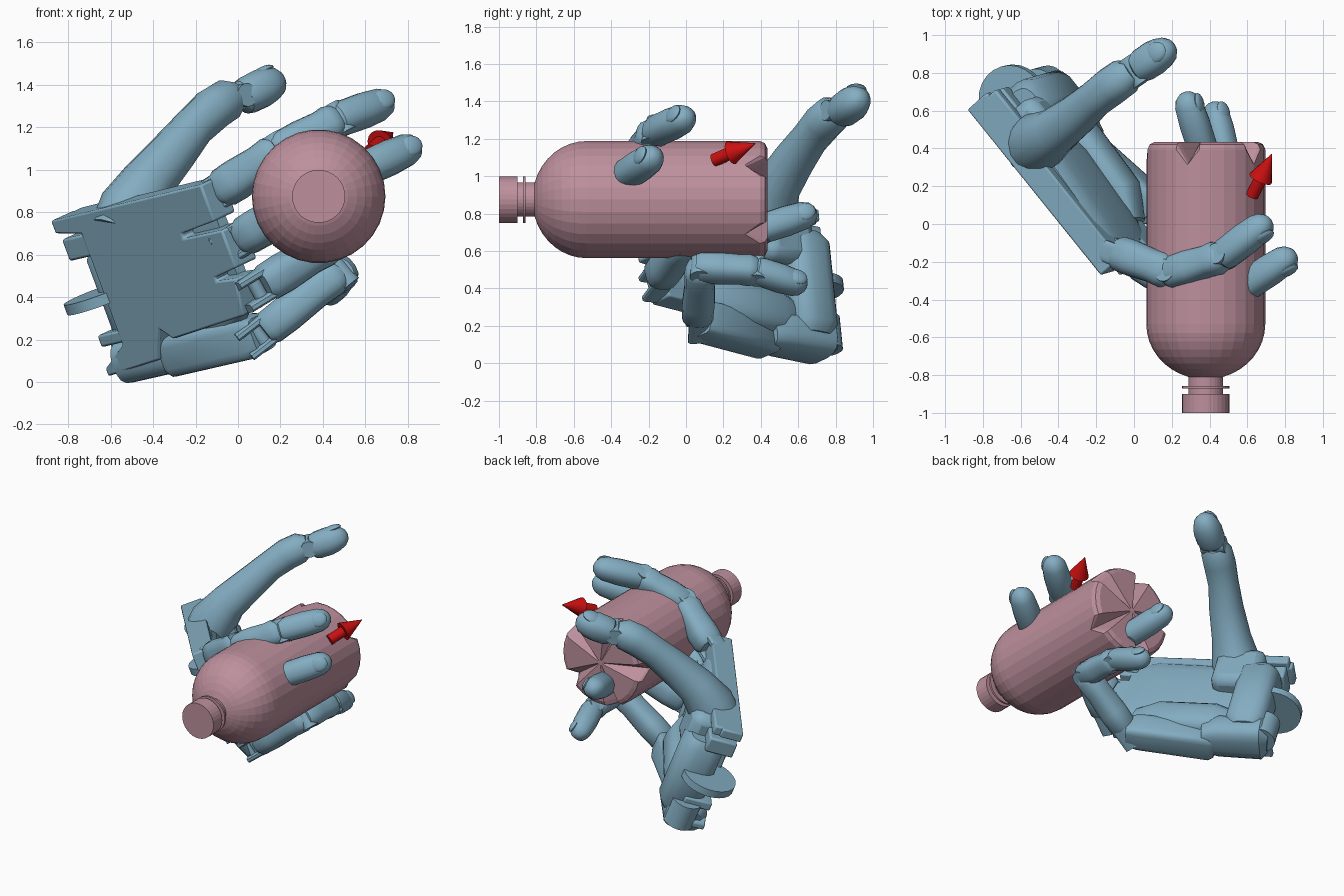
import bpy, bmesh
from math import sin, cos, pi, copysign, radians
from mathutils import Vector, Matrix

if "Cube" in bpy.data.objects:
    bpy.data.objects.remove(bpy.data.objects["Cube"])


def material(name, rgb):
    m = bpy.data.materials.new(name)
    m.diffuse_color = (*rgb, 1)
    m.use_nodes = True
    m.node_tree.nodes["Principled BSDF"].inputs["Base Color"].default_value = m.diffuse_color
    return m


BLUE = material("hand_blue", (0.23, 0.42, 0.54))
PINK = material("bottle_pink", (0.51, 0.28, 0.34))
RED = material("arrow_red", (0.6, 0.005, 0.005))

# Hand frame: U runs wrist to fingers, V little finger to index, N out of the palm
U = Vector((0.62, -0.77, 0.15)).normalized()
V = Vector((-0.345, -0.096, 0.934)).normalized()
N = V.cross(U).normalized()


def H(a, b, c):
    return U * a + V * b + N * c


def finish(bm, name, mat, smooth=35):
    bmesh.ops.recalc_face_normals(bm, faces=bm.faces)
    me = bpy.data.meshes.new(name)
    bm.to_mesh(me)
    bm.free()
    ob = bpy.data.objects.new(name, me)
    bpy.context.collection.objects.link(ob)
    me.materials.append(mat)
    if smooth:
        bpy.ops.object.select_all(action='DESELECT')
        ob.select_set(True)
        bpy.context.view_layer.objects.active = ob
        bpy.ops.object.shade_smooth_by_angle(angle=radians(smooth))
    return ob


def skin(bm, rings):
    for r0, r1 in zip(rings, rings[1:]):
        n = len(r0)
        for i in range(n):
            bm.faces.new((r0[i], r0[(i + 1) % n], r1[(i + 1) % n], r1[i]))
    bm.faces.new(rings[0])
    bm.faces.new(rings[-1])


def loft(name, pts, radii, up, power=2.0, n=16, mat=BLUE, smooth=35):
    """Sweep a (super)elliptic section along points; radii are (width, height)."""
    bm, rings = bmesh.new(), []
    for i, p in enumerate(pts):
        t = (pts[min(i + 1, len(pts) - 1)] - pts[max(i - 1, 0)]).normalized()
        side = t.cross(up).normalized()
        top = side.cross(t)
        w, h = radii[i]
        ring = []
        for k in range(n):
            c, s = cos(2 * pi * (k + .5) / n), sin(2 * pi * (k + .5) / n)
            x = copysign(abs(c) ** (2 / power), c) * w
            y = copysign(abs(s) ** (2 / power), s) * h
            ring.append(bm.verts.new(p + side * x + top * y))
        rings.append(ring)
    skin(bm, rings)
    return finish(bm, name, mat, smooth)


def pin(name, p, axis, r, half):
    up = N if abs(axis.dot(N)) < .8 else U
    return loft(name, [p - axis * half, p + axis * half], [(r, r)] * 2, up, n=24)


def prism(name, outline, c0, c1, bevel=.015):
    """Outline in hand coordinates extruded along the palm normal."""
    bm = bmesh.new()
    skin(bm, [[bm.verts.new(H(a, b, c)) for a, b in outline] for c in (c0, c1)])
    ob = finish(bm, name, BLUE)
    m = ob.modifiers.new("soft_edges", 'BEVEL')
    m.width, m.segments, m.limit_method = bevel, 2, 'ANGLE'
    return ob


def box(name, a0, a1, b0, b1, c0, c1, bevel=.02):
    return prism(name, [(a0, b0), (a1, b0), (a1, b1), (a0, b1)], c0, c1, bevel)


def nail(name, p, q, r, dorsal):
    t = (q - p).normalized()
    d = (dorsal - t * dorsal.dot(t)).normalized()
    rot = Matrix((t, d.cross(t), d)).transposed().to_4x4()
    bm = bmesh.new()
    bmesh.ops.create_uvsphere(bm, u_segments=16, v_segments=8, radius=1)
    scale = Matrix.Diagonal((r * .72, r * .62, r * .26, 1))
    at = Matrix.Translation(q - t * r * .45 + d * r * .76)
    bmesh.ops.transform(bm, matrix=at @ rot @ scale, verts=bm.verts)
    finish(bm, name, BLUE)


def fingertip(name, p, q, r, dorsal):
    t, L = (q - p).normalized(), (q - p).length
    prof = [(-.35 * r, .6), (-.1 * r, .9), (.3 * r, 1), (L * .55, 1.02), (L - .4 * r, .93),
            (L + .1 * r, .74), (L + .4 * r, .42), (L + .5 * r, .15)]
    loft(name, [p + t * s for s, _ in prof], [(r * k, r * k) for _, k in prof], dorsal, 2.3)
    nail(name + "_nail", p, q, r, dorsal)


def finger(name, joints, r):
    P = [Vector(j) for j in joints]
    axis = ((P[1] - P[0]).cross(P[2] - P[1]) + (P[2] - P[1]).cross(P[3] - P[2])).normalized()
    for i in range(2):
        p, q, k = P[i], P[i + 1], r * (1 - .07 * i)
        t, L = (q - p).normalized(), (q - p).length
        start = .35 * k if i == 0 else -.35 * k
        prof = [(start, .75), (start + .35 * k, .97), (L * .35, 1.0), (L * .7, .92),
                (L - .5 * k, .98), (L - .1 * k, .86), (L + .15 * k, .6)]
        loft(f"{name}_segment_{i + 1}", [p + t * s for s, _ in prof],
             [(k * f, k * f) for _, f in prof], t.cross(axis), 2.6)
        pin(f"{name}_hinge_{i + 1}", q, axis, k * .62, k * .85)
    fingertip(name + "_tip", P[2], P[3], r * .85, (P[3] - P[2]).cross(axis))
    # Open knuckle: two thin side links around a pin
    t = (P[1] - P[0]).normalized()
    side = (V - t * V.dot(t)).normalized()
    for s in (-1, 1):
        o = side * s * r * .65
        loft(f"{name}_link_{s}", [P[0] - t * .09 + o, P[0] + t * r + o],
             [(r * .6, r * .22)] * 2, side, 4)
    pin(name + "_knuckle_pin", P[0], side, r * .35, r * .85)


# Fingers
finger("index_finger", [(-.12, -.14, .88), (.2, -.26, 1.09), (.47, -.17, 1.235), (.69, .0, 1.315)], .097)
finger("middle_finger", [(-.01, -.18, .66), (.32, -.38, .86), (.59, -.33, 1.0), (.82, -.175, 1.105)], .097)
finger("ring_finger", [(.09, -.16, .44), (.44, .0, .655), (.37, .38, .71), (.28, .66, .80)], .093)
finger("little_finger", [(.1, .06, .22), (.48, .08, .515), (.48, .38, .495), (.425, .61, .42)], .088)

# Thumb
T = [Vector(p) for p in ((-.55, .41, .7), (-.5, .44, .82), (-.42, .49, .95), (-.3, .58, 1.09),
                         (-.21, .66, 1.2), (-.12, .73, 1.285), (-.05, .78, 1.33), (-.01, .81, 1.345))]
TR = [.15, .155, .125, .11, .098, .103, .1, .07]
back = Vector((-.5, .0, .85))
loft("thumb_lower", T, [(r, r) for r in TR], back, 2.2)
pin("thumb_hinge", Vector((0, .81, 1.345)), Vector((.55, -.8, .1)).normalized(), .055, .08)
fingertip("thumb_tip", Vector((.03, .83, 1.345)), Vector((.175, .925, 1.415)), .09, back)

# Palm plate with finger slots
prism("palm", [(-.9, .955), (.24, .955), (.24, .77), (-.02, .75), (-.02, .725), (.27, .72),
               (.27, .53), (.1, .51), (.1, .49), (.24, .48), (.2, .3), (-.35, .27),
               (-.42, .33), (-.5, .19), (-.9, .17), (-.9, .21), (-.72, .3), (-.72, .86),
               (-.9, .89)], .005, .15)
# Little finger metacarpal, folded towards the palm
loft("little_metacarpal", [H(-.53, .185, .1), H(-.49, .185, .11), H(-.02, .168, .19), H(.05, .168, .2)],
     [(.08, .08), (.1, .1), (.1, .095), (.085, .075)], N, 5)
# Palm padding: rising heel beside the little finger and one broad centre pad
loft("palm_heel_pad", [H(-.62, .3, .16), H(-.5, .3, .18), H(-.12, .32, .18), H(.05, .36, .14)],
     [(.1, .08), (.13, .1), (.12, .09), (.08, .04)], N, 2.6)
loft("palm_centre_pad", [H(-.6, .6, .13), H(-.4, .6, .14), H(.0, .62, .13), H(.16, .62, .12)],
     [(.26, .06), (.28, .07), (.29, .055), (.26, .03)], N, 2.6)

# Wrist and thumb mount
loft("wrist_block", [H(-.73, b, .19) for b in (.2, .26, .5, .72, .78)],
     [(.1, .1), (.14, .14), (.14, .14), (.14, .14), (.1, .1)], N, 3)
box("thumb_mount", -.75, -.42, .58, .91, .1, .31, .06)
loft("heel_block", [H(-.89, .205, .13), H(-.84, .21, .14), H(-.55, .2, .15), H(-.45, .19, .15)],
     [(.07, .09), (.11, .14), (.105, .13), (.09, .1)], N, 3)
pin("wrist_disc", H(-.85, .534, .095), V, .18, .026)
pin("heel_boss", H(-.84, .24, .17), V, .1, .09)
for i, (b, h) in enumerate(((.92, .035), (.8, .055), (.34, .03))):
    box(f"wrist_lug_{i}", -.88, -.66, b - h, b + h, .01, .2, .012)

# Bottle: turned profile with five radial notches in the base
profile = [(.125, -1), (.125, -.9), (.092, -.9), (.092, -.872), (.125, -.872), (.125, -.858), (.092, -.858)]
profile += [(.315 * cos(a), -.53 - .292 * sin(a)) for a in [radians(73 - 73 * i / 8) for i in range(9)]]
profile.insert(7, (.092, -.81))
profile += [(.315, .3), (.315, .395), (.303, .422), (.275, .435), (.15, .435), (.02, .435)]
bm, rings, SIDES = bmesh.new(), [], 30
for r, y in profile:
    ring = []
    for k in range(SIDES):
        a = radians(108) + 2 * pi * k / SIDES
        yy = min(y, .435 - .12 * r / .315) if k % 6 == 0 else y
        ring.append(bm.verts.new((.38 + r * cos(a), yy, .875 + r * sin(a))))
    rings.append(ring)
skin(bm, rings)
finish(bm, "bottle", PINK, smooth=0)

# Arrow standing on the bottle
A, B, C = Vector((.625, .15, 1.085)), Vector((.67, .24, 1.125)), Vector((.73, .37, 1.175))
up = Vector((0, 0, 1))
loft("arrow_shaft", [A, B], [(.035, .035)] * 2, up, mat=RED)
loft("arrow_head", [B, C], [(.065, .065), (.002, .002)], up, mat=RED)
